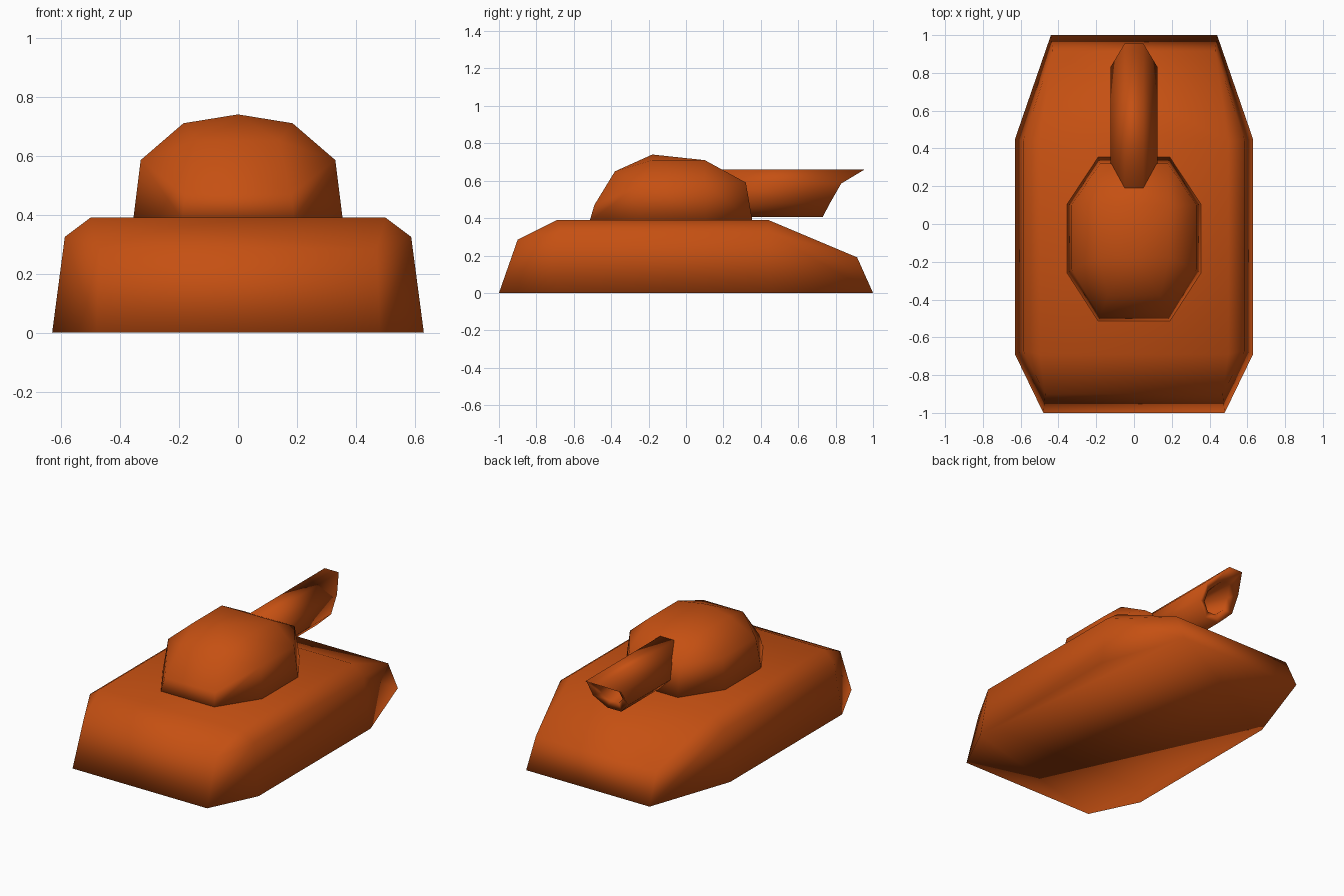
import bpy, bmesh

if "Cube" in bpy.data.objects:
    bpy.data.objects.remove(bpy.data.objects["Cube"])

mat = bpy.data.materials.new("rust_orange")
mat.diffuse_color = (0.56, 0.08, 0.006, 1)
mat.use_nodes = True
mat.node_tree.nodes["Principled BSDF"].inputs["Base Color"].default_value = mat.diffuse_color


def finish(name, bm):
    bmesh.ops.recalc_face_normals(bm, faces=bm.faces)
    for f in bm.faces:
        f.smooth = True
    mesh = bpy.data.meshes.new(name)
    bm.to_mesh(mesh)
    bm.free()
    mesh.materials.append(mat)
    obj = bpy.data.objects.new(name, mesh)
    bpy.context.collection.objects.link(obj)
    return obj


def faceted_shell(name, half_points):
    """Convex body from points on the +x side, mirrored across x = 0."""
    bm = bmesh.new()
    for x, y, z in half_points:
        for s in ((1, -1) if x else (1,)):
            bm.verts.new((s * x, y, z))
    bmesh.ops.convex_hull(bm, input=bm.verts)
    bmesh.ops.dissolve_limit(bm, angle_limit=0.02, verts=bm.verts, edges=bm.edges)
    return finish(name, bm)


# Hull: tapered base outline, shoulder line, flat deck
faceted_shell("hull", [
    (0.48, -1.0, 0), (0.63, -0.69, 0), (0.63, 0.45, 0), (0.44, 1.0, 0),
    (0.47, -0.90, 0.285), (0.587, -0.67, 0.325), (0.587, 0.44, 0.325), (0.43, 0.915, 0.19),
    (0.50, -0.69, 0.39), (0.50, 0.44, 0.39)])

# Turret dome
faceted_shell("turret", [
    (0.19, -0.515, 0.385), (0.355, -0.26, 0.385), (0.355, 0.105, 0.385), (0.19, 0.355, 0.385),
    (0.18, -0.49, 0.47), (0.33, -0.24, 0.585), (0.33, 0.10, 0.585), (0.18, 0.32, 0.59),
    (0.14, -0.38, 0.65), (0.185, -0.18, 0.71), (0.185, 0.10, 0.71), (0, -0.18, 0.74)])

# Gun barrel: octagonal tube with a slanted, hollow muzzle
half = [(0.05, 0.66, 0.955), (0.125, 0.585, 0.83), (0.125, 0.48, 0.77), (0.05, 0.405, 0.73)]
section = half + [(-x, z, y) for x, z, y in reversed(half)]
cz, cy = 0.532, 0.80
bm = bmesh.new()


def ring(scale, y_of):
    return [bm.verts.new((x * scale, y_of(y), cz + (z - cz) * scale)) for x, z, y in section]


rings = [ring(1, lambda y: 0.15),
         ring(1, lambda y: y),
         ring(0.6, lambda y: cy - 0.03 + (y - cy) * 0.6),
         ring(0.45, lambda y: 0.60)]
for a, b in zip(rings, rings[1:]):
    for i in range(8):
        j = (i + 1) % 8
        bm.faces.new((a[i], a[j], b[j], b[i]))
bm.faces.new(rings[0])
bm.faces.new(rings[-1])
finish("gun_barrel", bm)
